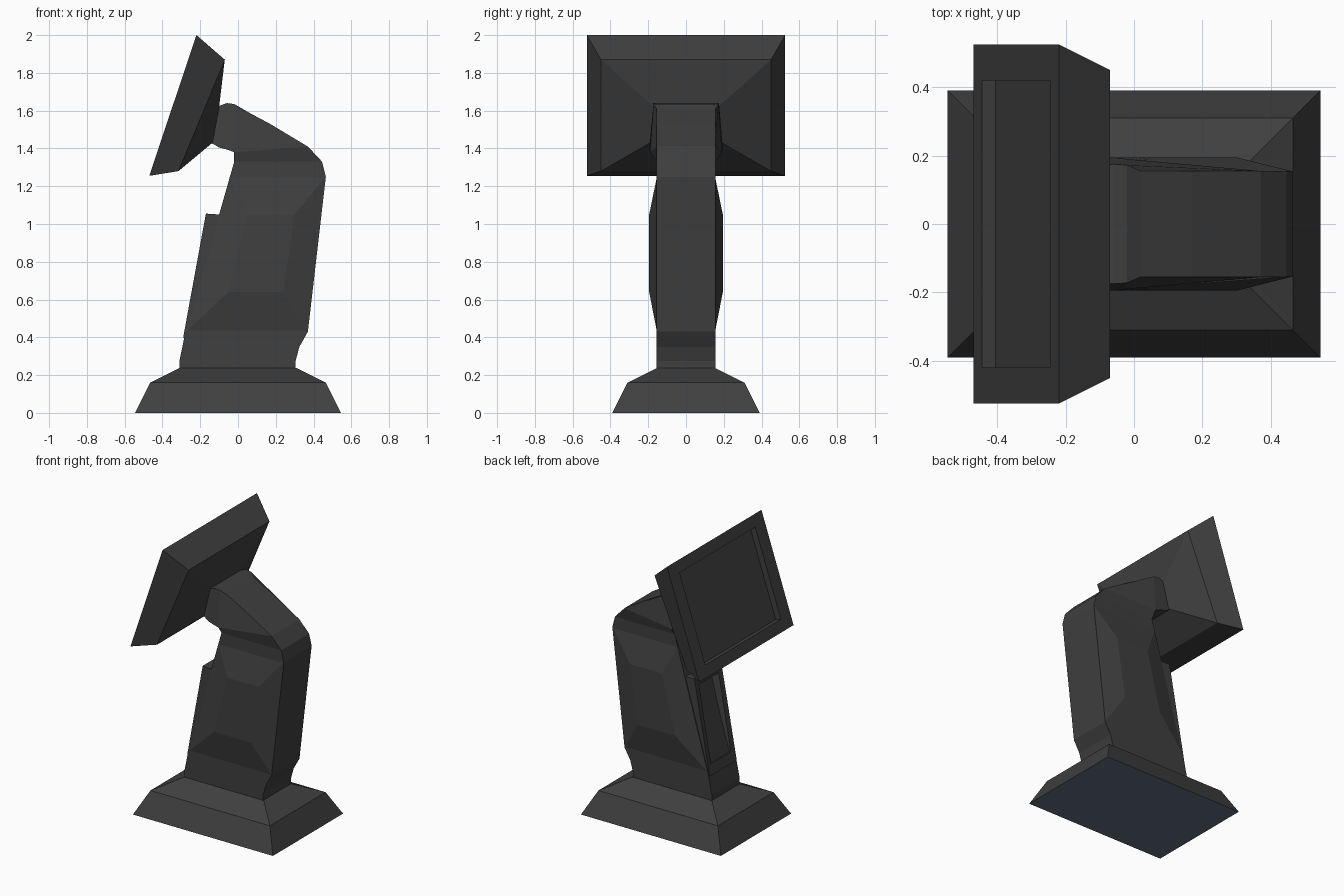
import bpy, bmesh

if "Cube" in bpy.data.objects:
    bpy.data.objects.remove(bpy.data.objects["Cube"])


def material(name, rgb):
    m = bpy.data.materials.new(name)
    m.diffuse_color = (*rgb, 1)
    m.use_nodes = True
    m.node_tree.nodes["Principled BSDF"].inputs["Base Color"].default_value = m.diffuse_color
    return m


dark = material("dark_grey_plastic", (0.05, 0.05, 0.05))
blue = material("blue_grey_underside", (0.12, 0.15, 0.21))


def loft(name, rings):
    """Closed skin through rings that have equal point counts."""
    bm = bmesh.new()
    vs = [[bm.verts.new(p) for p in r] for r in rings]
    n = len(vs[0])
    for a, b in zip(vs, vs[1:]):
        for i in range(n):
            j = (i + 1) % n
            bm.faces.new((a[i], a[j], b[j], b[i]))
    bm.faces.new(vs[0][::-1])
    bm.faces.new(vs[-1])
    bmesh.ops.recalc_face_normals(bm, faces=bm.faces)
    me = bpy.data.meshes.new(name)
    bm.to_mesh(me)
    bm.free()
    me.materials.append(dark)
    ob = bpy.data.objects.new(name, me)
    bpy.context.collection.objects.link(ob)
    return ob


def prism(name, pts):
    """Side profile of (x, z, half width) mirrored across y."""
    return loft(name, [[(x, s * y, z) for x, z, y in pts] for s in (-1, 1)])


def flat(hx, hy, z):
    return [(-hx, -hy, z), (hx, -hy, z), (hx, hy, z), (-hx, hy, z)]


def tilted(top, bottom, yt, yb):
    (xt, zt), (xb, zb) = top, bottom
    return [(xt, -yt, zt), (xt, yt, zt), (xb, yb, zb), (xb, -yb, zb)]


# Stepped foot with a blue-grey underside
foot = loft("foot", [flat(.545, .39, 0), flat(.465, .31, .16), flat(.31, .155, .237)])
foot.data.materials.append(blue)
for f in foot.data.polygons:
    if f.normal.z < -.9:
        f.material_index = 1

# Leaning column
W = .155
prism("column", [(x, z, W) for x, z in [
    (-.31, .235), (.305, .235), (.305, .275), (.325, .35), (.37, .43), (.465, 1.25),
    (.445, 1.33), (-.02, 1.33), (-.10, 1.05), (-.28, .42), (-.31, .275)]])

# Raised panels on both sides of the column
outer = [(-.043, 1.25), (.463, 1.25), (.37, .43), (-.275, .43)]
inner = [(.05, 1.05), (.30, 1.05), (.24, .64), (-.05, .64)]
for label, s in (("front", -1), ("back", 1)):
    loft(label + "_side_panel", [[(x, s * (W - .001), z) for x, z in outer],
                                 [(x, s * .195, z) for x, z in inner]])

# Collar, arm and head joint
prism("collar", [(-.02, 1.33, W), (.445, 1.33, W), (.37, 1.41, W), (-.02, 1.38, .19)])
prism("arm", [(-.02, 1.38, .19), (.37, 1.41, W), (.17, 1.53, W), (.02, 1.61, W),
              (-.02, 1.635, .172)])
prism("head_joint", [(-.02, 1.38, .19), (-.02, 1.635, .172), (-.06, 1.64, .175),
                     (-.14, 1.61, .165), (-.16, 1.44, .18), (-.10, 1.405, .19),
                     (-.06, 1.395, .195)])

# Wedge cradle on the column's left face, with a recessed tray
loft("cradle", [
    tilted((-.125, .99), (-.255, .47), .10, .10),
    tilted((-.178, 1.00), (-.272, .47), .11, .11),
    tilted((-.17, 1.055), (-.29, .40), .15, .15),
    tilted((-.095, 1.05), (-.27, .40), .15, .15)])

# Screen housing: recessed glass, rim, back shell and taper to the joint
loft("screen", [
    tilted((-.205, 1.912), (-.405, 1.316), .42, .42),
    tilted((-.245, 1.925), (-.445, 1.329), .42, .42),
    tilted((-.22, 2.0), (-.47, 1.255), .525, .525),
    tilted((-.07, 1.87), (-.315, 1.28), .45, .45),
    tilted((-.10, 1.62), (-.135, 1.43), .17, .19)])
